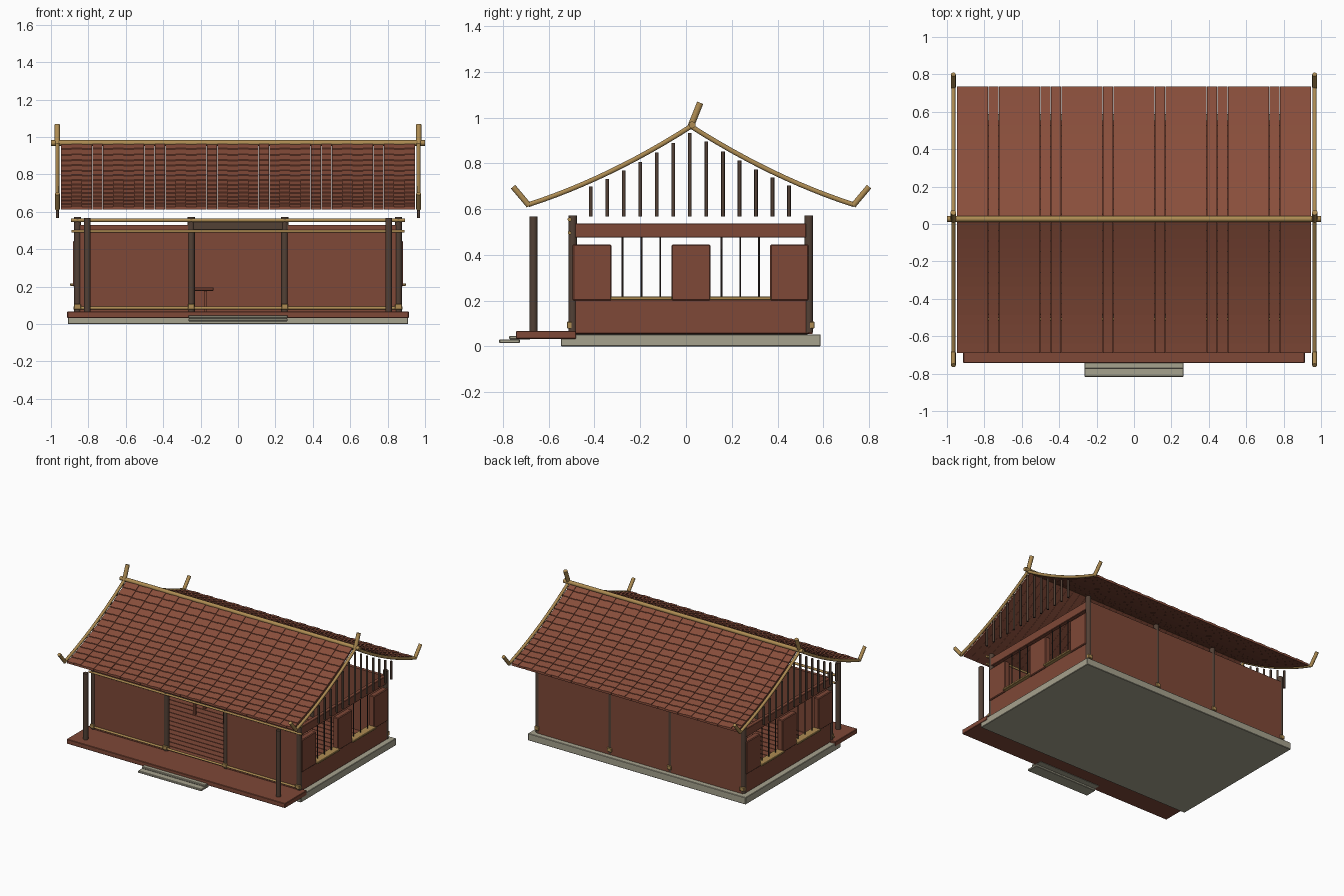
import bpy, bmesh, math
from mathutils import Vector

if "Cube" in bpy.data.objects:
    bpy.data.objects.remove(bpy.data.objects["Cube"])


def material(name, rgb):
    m = bpy.data.materials.new(name)
    m.diffuse_color = (*rgb, 1)
    m.use_nodes = True
    m.node_tree.nodes["Principled BSDF"].inputs["Base Color"].default_value = m.diffuse_color
    return m


WALL = material("red_brown_wood", (0.21, 0.065, 0.038))
TILE = material("roof_tile_red", (0.25, 0.076, 0.044))
DARK = material("dark_timber", (0.085, 0.052, 0.036))
BAR = material("blackened_wood", (0.04, 0.028, 0.024))
GOLD = material("bamboo_gold", (0.42, 0.26, 0.085))
STONE = material("pale_stone", (0.38, 0.36, 0.27))


def finish(name, bm, mat):
    bmesh.ops.recalc_face_normals(bm, faces=bm.faces)
    me = bpy.data.meshes.new(name)
    bm.to_mesh(me)
    bm.free()
    me.materials.append(mat)
    ob = bpy.data.objects.new(name, me)
    bpy.context.collection.objects.link(ob)
    return ob


def box(name, x, y, z, mat, bevel=0.003):
    """Box from (min, max) ranges."""
    bm = bmesh.new()
    bmesh.ops.create_cube(bm, size=1)
    for v in bm.verts:
        v.co = [r[0] + (c + 0.5) * (r[1] - r[0]) for c, r in zip(v.co, (x, y, z))]
    ob = finish(name, bm, mat)
    if bevel:
        mod = ob.modifiers.new("soft_edge", 'BEVEL')
        mod.width = bevel
        mod.segments = 1
    return ob


def rod(name, points, r, mat, sides=10):
    """Round rod swept along points that lie in one plane containing no twist."""
    pts = [Vector(p) for p in points]
    bm = bmesh.new()
    rings = []
    for i, p in enumerate(pts):
        d = (pts[min(i + 1, len(pts) - 1)] - pts[max(i - 1, 0)]).normalized()
        u = Vector((1, 0, 0)) if abs(d.x) < 0.9 else Vector((0, 1, 0))
        u = (u - d * u.dot(d)).normalized()
        w = d.cross(u)
        rings.append([bm.verts.new(p + r * (math.cos(a) * u + math.sin(a) * w))
                      for a in (2 * math.pi * k / sides for k in range(sides))])
    for a, b in zip(rings, rings[1:]):
        for k in range(sides):
            j = (k + 1) % sides
            bm.faces.new((a[k], a[j], b[j], b[k])).smooth = True
    bm.faces.new(rings[0])
    bm.faces.new(rings[-1])
    ob = finish(name, bm, mat)
    ob.data.set_sharp_from_angle(angle=math.radians(50))
    return ob


# Roof curve: t = 0 at the ridge, 1 at the eave
YC, SPAN = 0.022, 0.712


def roof_z(t):
    return 0.962 - 0.455 * t + 0.112 * t * t


# Stone base, veranda deck and steps
box("stone_base", (-0.91, 0.91), (-0.547, 0.588), (0, 0.053), STONE)
box("veranda_deck", (-0.913, 0.913), (-0.743, -0.48), (0.033, 0.068), WALL)
box("lower_step", (-0.265, 0.265), (-0.817, -0.726), (0.015, 0.031), STONE)
box("upper_step", (-0.265, 0.265), (-0.773, -0.68), (0.031, 0.046), STONE)

# Interior floor planks running along x
box("floor_underlay", (-0.85, 0.85), (-0.48, 0.53), (0.05, 0.058), BAR, 0)
for i in range(18):
    y = -0.48 + i * 0.056
    box("floor_plank", (-0.85, 0.85), (y, y + 0.051), (0.052, 0.066), WALL, 0)

# Columns with gold foot blocks
for x in (-0.858, -0.25, 0.25, 0.858):
    rod("front_column", [(x, -0.495, 0.06), (x, -0.495, 0.573)], 0.019, DARK, 12)
    rod("back_column", [(x, 0.537, 0.06), (x, 0.537, 0.573)], 0.019, DARK, 12)
    box("front_foot_block", (x - 0.018, x + 0.018), (-0.52, -0.498), (0.078, 0.108), GOLD)
    box("back_foot_block", (x - 0.018, x + 0.018), (0.54, 0.562), (0.078, 0.108), GOLD)
for x in (-0.806, 0.806):
    rod("veranda_post", [(x, -0.667, 0.066), (x, -0.667, 0.568)], 0.018, DARK, 12)

# Front and back walls
for s in (-1, 1):
    box("front_wall_panel", sorted((s * 0.25, s * 0.855)), (-0.507, -0.483), (0.06, 0.53), WALL, 0)
box("back_wall", (-0.86, 0.86), (0.527, 0.553), (0.055, 0.53), WALL, 0)
box("door_lintel", (-0.27, 0.27), (-0.508, -0.484), (0.503, 0.548), DARK)

# Gold rails along the front
for z, r, half in ((0.086, 0.008, 0.88), (0.496, 0.008, 0.89), (0.555, 0.009, 0.892)):
    rod("front_rail", [(-half, -0.509, z), (half, -0.509, z)], r, GOLD)

# Side walls with open barred windows
for s in (-1, 1):
    xr = sorted((s * 0.842, s * 0.872))
    box("side_lower_wall", xr, (-0.495, 0.538), (0.055, 0.205), WALL)
    box("side_top_beam", xr, (-0.495, 0.525), (0.475, 0.538), WALL)
    for a, b in ((-0.495, -0.325), (-0.063, 0.107), (0.368, 0.535)):
        box("side_wall_panel", sorted((s * 0.838, s * 0.882)), (a, b), (0.2, 0.445), WALL, 0.005)
    for a, b in ((-0.33, -0.06), (0.102, 0.372)):
        box("window_sill", sorted((s * 0.835, s * 0.898)), (a, b), (0.203, 0.218), GOLD)
        for k in (1, 2, 3):
            y = a + (b - a) * (0.5 + (k - 2) * 0.305)
            rod("window_bar", [(s * 0.858, y, 0.21), (s * 0.858, y, 0.48)], 0.004, BAR, 8)

# Low table inside
box("table_top", (-0.47, -0.13), (0.05, 0.25), (0.178, 0.196), WALL)
for x in (-0.425, -0.175):
    for y in (0.09, 0.21):
        box("table_leg", (x - 0.008, x + 0.008), (y - 0.008, y + 0.008), (0.06, 0.18), WALL, 0)

# Roof tiles: stepped rows of thin slabs on both slopes
COLS, ROWS, HALF = 34, 14, 0.946
for side, label in ((-1, "front_roof_tiles"), (1, "back_roof_tiles")):
    bm = bmesh.new()
    w = 2 * HALF / COLS
    for c in range(COLS):
        x0 = -HALF + c * w
        lift = 0.003 * (c % 2)
        for r in range(ROWS):
            t0, t1 = r / ROWS, (r + 1) / ROWS
            vs = []
            for x in (x0 + 0.0006, x0 + w - 0.0006):
                for t, up in ((t0, 0.003), (t1, 0.008)):
                    for dz in (-0.007, up + lift):
                        vs.append(bm.verts.new((x, YC + side * SPAN * t, roof_z(t) + dz)))
            for f in ((0, 1, 3, 2), (4, 6, 7, 5), (0, 4, 5, 1), (2, 3, 7, 6), (1, 5, 7, 3), (0, 2, 6, 4)):
                bm.faces.new([vs[i] for i in f])
    finish(label, bm, TILE)

# Ridge pole
rod("ridge_pole", [(-1, 0.027, 0.968), (1, 0.027, 0.968)], 0.015, GOLD, 12)

# Gable ends: bargeboards, upturned finials and vertical struts
for s in (-1, 1):
    x = s * 0.966
    for side in (-1, 1):
        path = [(x, YC + side * SPAN * k / 12, roof_z(k / 12)) for k in range(13)]
        rod("gable_barge", path, 0.011, GOLD)
        ye = YC + side * SPAN
        rod("eave_finial", [(x, ye - side * 0.004, 0.615), (x, ye + side * 0.066, 0.698)], 0.013, GOLD)
    rod("ridge_finial", [(x, 0.02, 0.96), (x, 0.062, 1.065)], 0.015, GOLD)
    for k in range(-6, 7):
        y = YC - 0.005 + k * 0.0722
        top = roof_z(abs(y - YC) / SPAN) - 0.025
        rod("gable_strut", [(x, y, 0.567), (x, y, top)], 0.008, DARK, 8)
